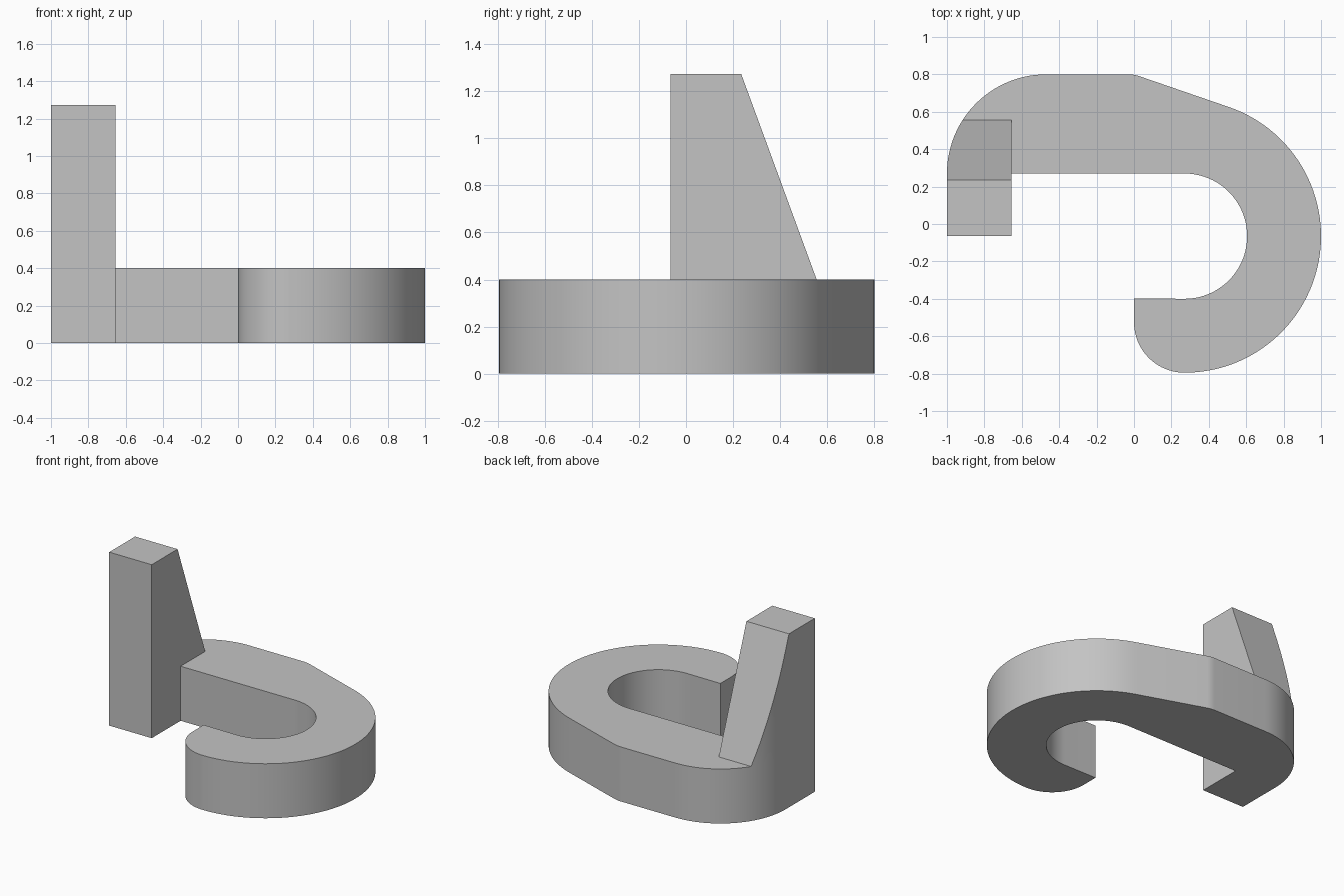
import bpy, bmesh
from math import radians, cos, sin
from mathutils import Vector

cube = bpy.data.objects.get("Cube")
if cube:
    bpy.data.objects.remove(cube, do_unlink=True)

# Single flat colour
grey = bpy.data.materials.new("plain_grey")
grey.use_nodes = True
colour = (0.55, 0.55, 0.55, 1)
grey.diffuse_color = colour
grey.node_tree.nodes["Principled BSDF"].inputs["Base Color"].default_value = colour

HOOK_H, POST_H = 0.40, 1.273
LEFT, INNER, FRONT, BACK = -1.0, -0.655, -0.065, 0.27
EYE = (0.27, -0.065)          # centre of the hook bend


def arc(centre, r, start, end, steps):
    """Points along an arc, angles in degrees."""
    angles = [radians(start + (end - start) * i / steps) for i in range(steps + 1)]
    return [(centre[0] + r * cos(a), centre[1] + r * sin(a)) for a in angles]


def prism(name, outline, height, cut=None):
    """Extrude an outline up from the ground, optionally sliced by a plane."""
    bm = bmesh.new()
    base = bm.faces.new([bm.verts.new((x, y, 0)) for x, y in outline])
    top = bmesh.ops.extrude_face_region(bm, geom=[base])["geom"]
    verts = [g for g in top if isinstance(g, bmesh.types.BMVert)]
    bmesh.ops.translate(bm, verts=verts, vec=(0, 0, height))
    if cut:
        res = bmesh.ops.bisect_plane(
            bm, geom=bm.verts[:] + bm.edges[:] + bm.faces[:], dist=1e-5,
            plane_co=cut[0], plane_no=cut[1], clear_outer=True)
        edges = [g for g in res["geom_cut"] if isinstance(g, bmesh.types.BMEdge)]
        bmesh.ops.contextual_create(bm, geom=edges)
    bmesh.ops.recalc_face_normals(bm, faces=bm.faces)
    mesh = bpy.data.meshes.new(name)
    bm.to_mesh(mesh)
    bm.free()
    mesh.materials.append(grey)
    obj = bpy.data.objects.new(name, mesh)
    bpy.context.collection.objects.link(obj)
    return obj


shoulder = arc((-0.47, BACK), 0.53, 180, 90, 28)

# Flat hook, together with the foot of the post
hook_outline = (
    shoulder
    + arc((-0.03, 0.62), 0.18, 90, 71.5, 4)        # softened corner
    + arc(EYE, 0.73, 71.5, -90, 56)                # outer bend
    + arc((0.27, -0.525), 0.27, -90, -180, 20)     # rounded tip
    + [(0.0, -0.398)]
    + arc(EYE, 0.335, -90, 90, 40)                 # inner bend
    + [(INNER, BACK), (INNER, FRONT), (LEFT, FRONT)]
)
hook = prism("hook", hook_outline, HOOK_H)

# Upright post whose back follows the shoulder curve and slopes inward
post_outline = [p for p in shoulder if p[0] < INNER]
post_outline += [(INNER, post_outline[-1][1]), (INNER, FRONT), (LEFT, FRONT)]
slope_top, slope_foot = Vector((0, 0.265, 1.19)), Vector((0, 0.555, HOOK_H))
run = slope_foot - slope_top
slope_normal = Vector((0, -run.z, run.y))
post = prism("post", post_outline, POST_H, (slope_foot, slope_normal))

# Trim the strip behind the top of the post
bm = bmesh.new()
bm.from_mesh(post.data)
for co, no in [((0, 0, HOOK_H), (0, 0, -1))]:
    res = bmesh.ops.bisect_plane(
        bm, geom=bm.verts[:] + bm.edges[:] + bm.faces[:], dist=1e-5,
        plane_co=co, plane_no=no, clear_outer=True)
    edges = [g for g in res["geom_cut"] if isinstance(g, bmesh.types.BMEdge)]
    bmesh.ops.contextual_create(bm, geom=edges)
bmesh.ops.recalc_face_normals(bm, faces=bm.faces)
bm.to_mesh(post.data)
bm.free()

# Smooth curves, keep hard edges
for obj in (hook, post):
    bpy.ops.object.select_all(action="DESELECT")
    obj.select_set(True)
    bpy.context.view_layer.objects.active = obj
    bpy.ops.object.shade_smooth_by_angle()
